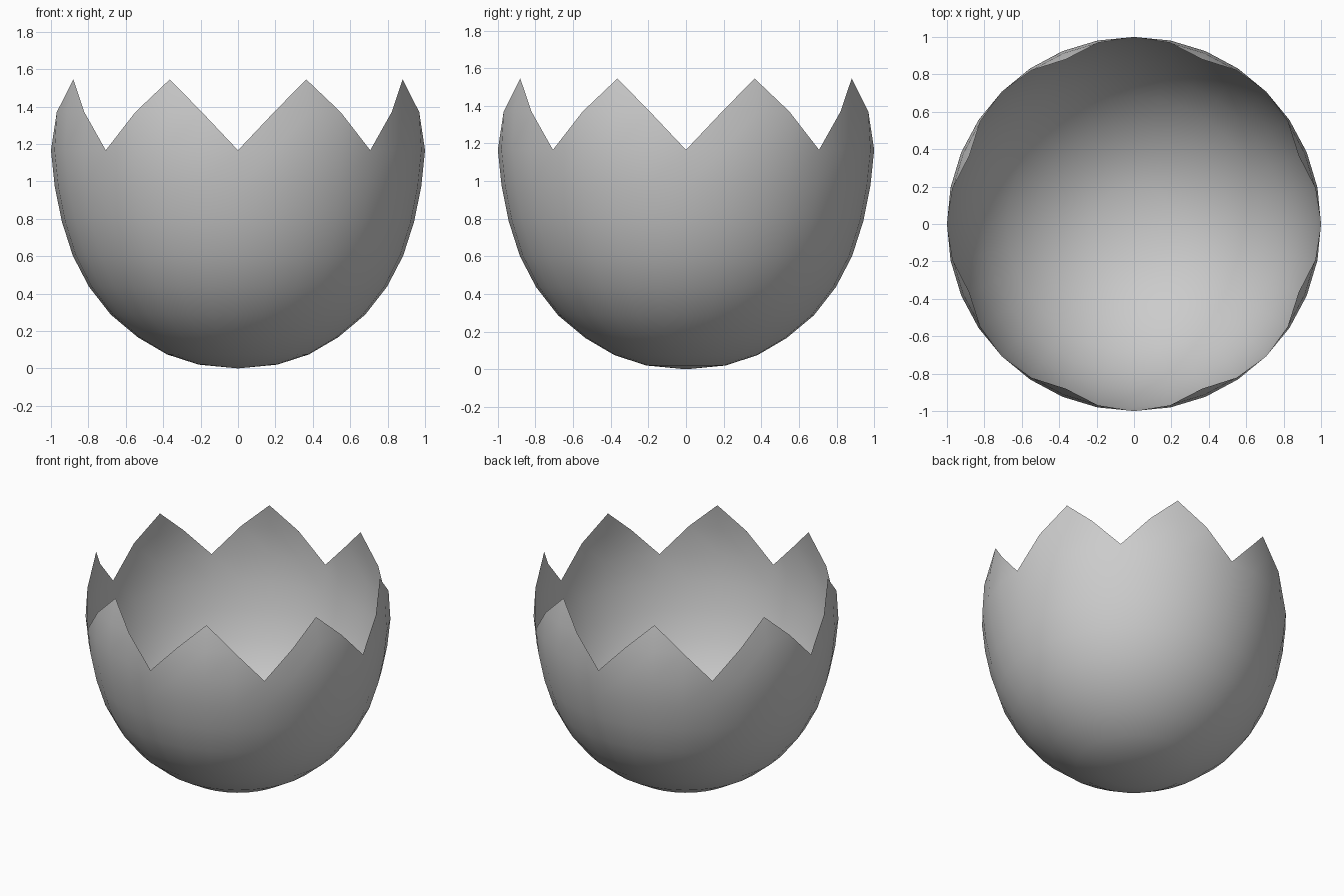
import bpy, bmesh, math

if "Cube" in bpy.data.objects:
    bpy.data.objects.remove(bpy.data.objects["Cube"])

SEG = 32
# Egg profile (radius, height) from just above the pole to the widest ring
PROFILE = [(0.21, 0.02), (0.38, 0.075), (0.535, 0.166), (0.68, 0.287),
           (0.797, 0.437), (0.883, 0.602), (0.942, 0.786), (0.98, 0.974), (1.0, 1.166)]
# Rings that make up the jagged teeth
TEETH = [(0.988, 1.37), (0.953, 1.545)]
# How many tooth rings each column reaches, repeating every 45 degrees
REACH = [0, 1, 2, 1]

bm = bmesh.new()
pole = bm.verts.new((0, 0, 0))

# Columns of vertices around the shell
columns = []
for i in range(SEG):
    a = 2 * math.pi * i / SEG
    pts = PROFILE + TEETH[:REACH[i % 4]]
    columns.append([bm.verts.new((r * math.cos(a), r * math.sin(a), z)) for r, z in pts])

# Bottom fan, side quads, and one triangle on each slanted tooth edge
for i in range(SEG):
    a, b = columns[i], columns[(i + 1) % SEG]
    bm.faces.new((pole, b[0], a[0]))
    n = min(len(a), len(b))
    for k in range(n - 1):
        bm.faces.new((a[k], b[k], b[k + 1], a[k + 1]))
    tip = a[n] if len(a) > n else b[n]
    bm.faces.new((a[n - 1], b[n - 1], tip))

for f in bm.faces:
    f.smooth = True
mesh = bpy.data.meshes.new("cracked_eggshell")
bm.to_mesh(mesh)
bm.free()
shell = bpy.data.objects.new("cracked_eggshell", mesh)
bpy.context.collection.objects.link(shell)
